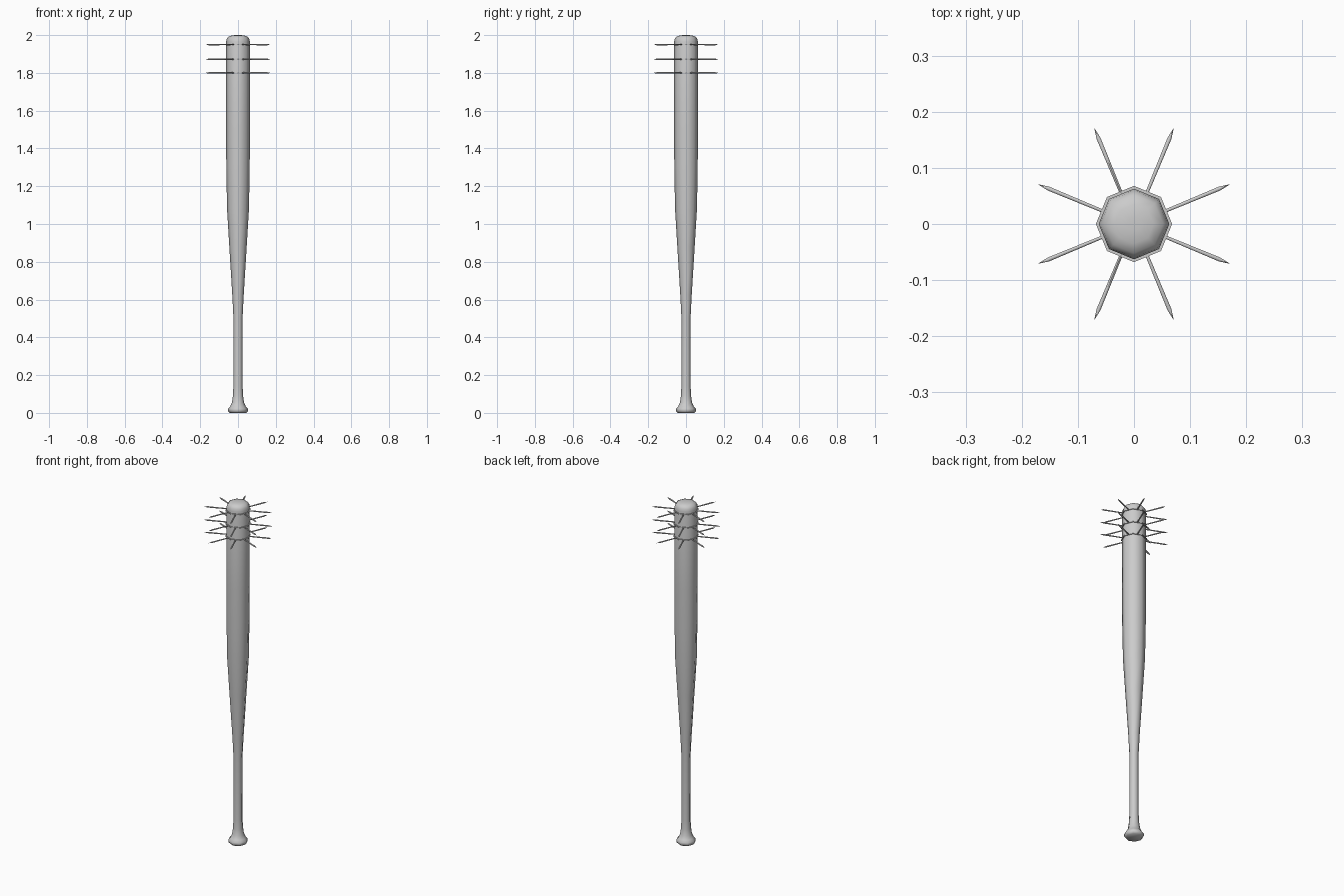
import bpy, bmesh, math
from mathutils import Matrix

if "Cube" in bpy.data.objects:
    bpy.data.objects.remove(bpy.data.objects["Cube"])

SIDES = 8


def lathe(name, profile, sides, closed=False, matrix=None, angle=50):
    """Spin (radius, height) points around z into an object."""
    bm = bmesh.new()
    rings = [[bm.verts.new((r * math.cos(2 * math.pi * i / sides),
                            r * math.sin(2 * math.pi * i / sides), z))
              for i in range(sides)] for r, z in profile]
    pairs = list(zip(rings, rings[1:]))
    if closed:
        pairs.append((rings[-1], rings[0]))
    for a, b in pairs:
        for i in range(sides):
            j = (i + 1) % sides
            bm.faces.new((a[i], a[j], b[j], b[i]))
    if not closed:
        bm.faces.new(rings[0][::-1])
        bm.faces.new(rings[-1])
    bmesh.ops.recalc_face_normals(bm, faces=bm.faces)
    if matrix:
        bm.transform(matrix)
    mesh = bpy.data.meshes.new(name)
    bm.to_mesh(mesh)
    bm.free()
    obj = bpy.data.objects.new(name, mesh)
    bpy.context.collection.objects.link(obj)
    bpy.ops.object.select_all(action='DESELECT')
    obj.select_set(True)
    bpy.context.view_layer.objects.active = obj
    bpy.ops.object.shade_smooth_by_angle(angle=math.radians(angle))
    return obj


# Bat: knob, slim handle, tapering barrel and rounded end
lathe("bat", [(0.043, 0), (0.052, 0.009), (0.052, 0.022), (0.042, 0.033),
              (0.032, 0.055), (0.027, 0.09), (0.0245, 0.14), (0.024, 0.5),
              (0.03, 0.62), (0.046, 0.88), (0.058, 1.08), (0.062, 1.3),
              (0.063, 1.5), (0.063, 1.965), (0.060, 1.98), (0.052, 1.991),
              (0.035, 1.998), (0.012, 2.0)], SIDES)

# Three thin bands, each carrying eight radiating nails
for row, z in enumerate((1.80, 1.872, 1.95)):
    lathe(f"band_{row}", [(0.061, z - 0.003), (0.068, z - 0.003),
                          (0.068, z + 0.003), (0.061, z + 0.003)],
          SIDES, closed=True, angle=30)
    for k in range(8):
        turn = (Matrix.Translation((0, 0, z))
                @ Matrix.Rotation(math.radians(22.5 + 45 * k), 4, 'Z')
                @ Matrix.Rotation(math.pi / 2, 4, 'Y'))
        lathe(f"nail_{row}_{k}", [(0.0032, 0.05), (0.0042, 0.165),
                                  (0.0004, 0.184)], 6, matrix=turn, angle=60)
